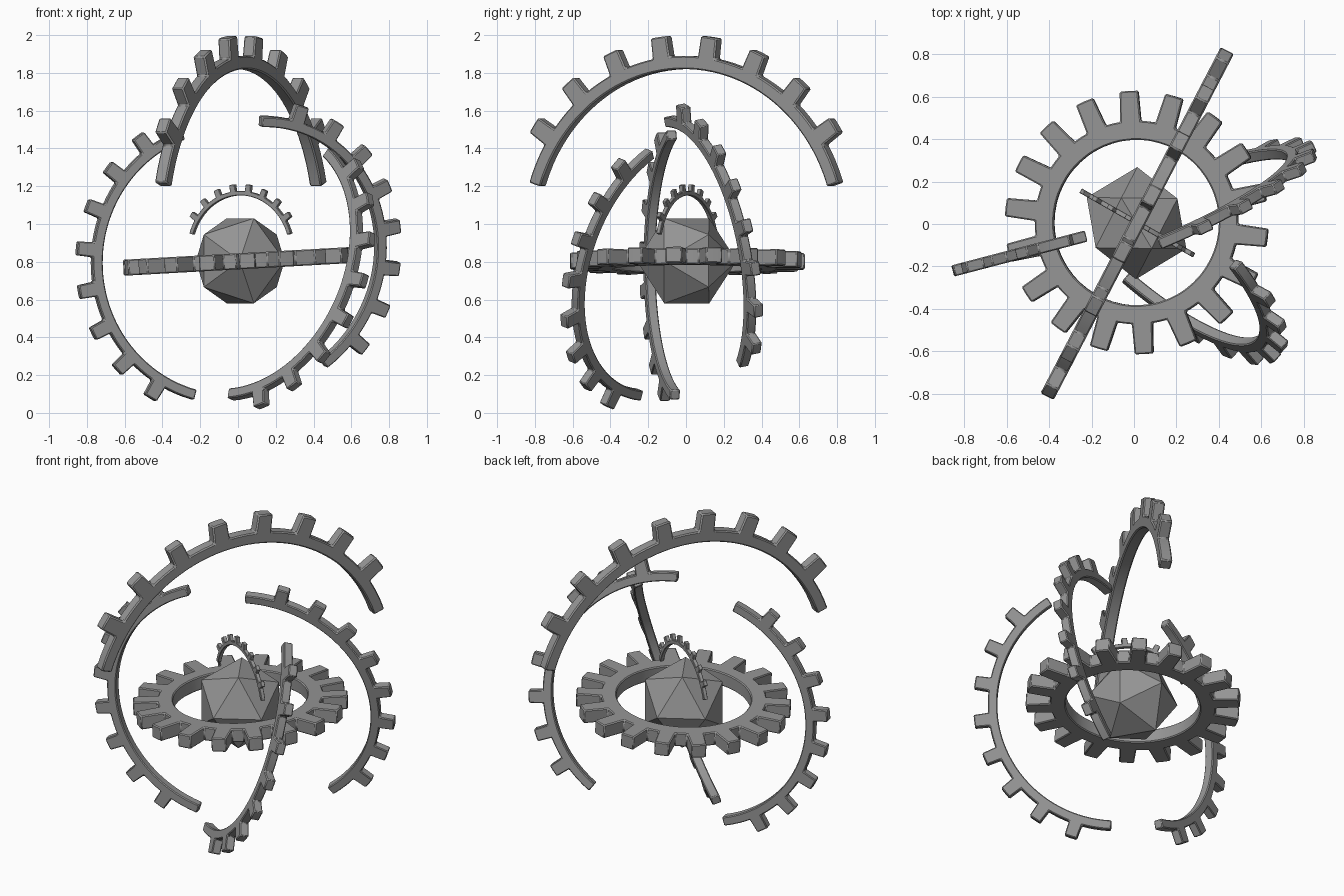
import bpy, bmesh, math
from mathutils import Vector, Matrix

if "Cube" in bpy.data.objects:
    bpy.data.objects.remove(bpy.data.objects["Cube"])

grey = bpy.data.materials.new("mid_grey")
grey.diffuse_color = (0.3, 0.3, 0.3, 1)
grey.use_nodes = True
grey.node_tree.nodes["Principled BSDF"].inputs["Base Color"].default_value = grey.diffuse_color


def finish(name, bm, matrix):
    """Turn a bmesh into a placed object."""
    bmesh.ops.recalc_face_normals(bm, faces=bm.faces)
    mesh = bpy.data.meshes.new(name)
    bm.to_mesh(mesh)
    bm.free()
    mesh.materials.append(grey)
    ob = bpy.data.objects.new(name, mesh)
    bpy.context.collection.objects.link(ob)
    ob.matrix_world = matrix
    return ob


def gear(name, matrix, teeth, step, inner, root, tip, half_root, half_tip,
         thick, tail=0.0, bevel=0.006):
    """Toothed band in the local XY plane, centred on +X; tail = plain ends in degrees."""
    closed = abs(teeth * step - 360) < 1e-6
    bm = bmesh.new()

    def vert(r, deg):
        a = math.radians(deg)
        return bm.verts.new((r * math.cos(a), r * math.sin(a), -thick / 2))

    # angles around the band; True marks the centre of a tooth
    mid = (step / 2 + half_root) / 2
    stations = []
    for i in range(teeth):
        c = (i - (teeth - 1) / 2) * step
        stations += [(c + d, d == 0) for d in (-step / 2, -mid, -half_root, 0, half_root, mid)]
    if not closed:
        edge = teeth * step / 2
        stations = ([(-edge - tail, False), (-edge - tail / 2, False)] + stations +
                    [(edge, False), (edge + tail / 2, False), (edge + tail, False)])
    ring = [(vert(inner, a), vert(root, a)) for a, _ in stations]

    # band
    n = len(ring)
    for i in range(n if closed else n - 1):
        (a, b), (c, d) = ring[i], ring[(i + 1) % n]
        bm.faces.new((a, b, d, c))
    # teeth
    for i, (a, is_tooth) in enumerate(stations):
        if is_tooth:
            t = [vert(tip, a + d) for d in (-half_tip, 0, half_tip)]
            r = [ring[i + k][1] for k in (-1, 0, 1)]
            for k in (0, 1):
                bm.faces.new((r[k], t[k], t[k + 1], r[k + 1]))
    # thickness
    ext = bmesh.ops.extrude_face_region(bm, geom=bm.faces[:])
    top = [e for e in ext["geom"] if isinstance(e, bmesh.types.BMVert)]
    bmesh.ops.translate(bm, verts=top, vec=(0, 0, thick))

    ob = finish(name, bm, matrix)
    bpy.ops.object.select_all(action='DESELECT')
    ob.select_set(True)
    bpy.context.view_layer.objects.active = ob
    bpy.ops.object.shade_smooth_by_angle(angle=math.radians(30))
    mod = ob.modifiers.new("edge_bevel", 'BEVEL')
    mod.width = bevel
    mod.segments = 1
    mod.limit_method = 'ANGLE'
    mod.angle_limit = math.radians(35)
    return ob


def arc(name, centre, out, along, s):
    """Open toothed arc: 'out' points to its middle, 'along' runs between its ends."""
    u = Vector(out).normalized()
    c = Vector(along)
    c = (c - u * c.dot(u)).normalized()
    w = u.cross(c)
    m = Matrix((u, c, w)).transposed().to_4x4()
    m.translation = centre
    return gear(name, m, 8, 16, 0.90 * s, 0.97 * s, 1.08 * s, 3.0, 2.5,
                0.07 * s, tail=8, bevel=0.007 * s)


# Faceted core, balanced on an edge
bm = bmesh.new()
bmesh.ops.create_icosphere(bm, subdivisions=1, radius=0.2645)
bm.verts.ensure_lookup_table()
first = min((e for e in bm.edges), key=lambda e: -sum(v.co.z for v in e.verts))
z = (first.verts[0].co + first.verts[1].co).normalized()
y = (first.verts[0].co - first.verts[1].co).normalized()
bm.transform(Matrix((y.cross(z), y, z)).to_4x4())
finish("core", bm, Matrix.Translation((0.012, 0.004, 0.805)) @
       Matrix.Rotation(math.radians(31), 4, 'Z'))

# Closed gear ring around the core, slightly tilted
gear("gear_ring",
     Matrix.Translation((0.013, 0.007, 0.803)) @
     Matrix.Rotation(math.radians(-3.2), 4, 'Y') @
     Matrix.Rotation(math.radians(3.3), 4, 'Z'),
     18, 20, 0.39, 0.48, 0.622, 5.8, 4.0, 0.085)

# Open toothed arcs
arc("top_arc", (0.015, 0.002, 0.92), (0, 0, 1), (0.462, 0.887, 0), 1.0)
arc("small_arc", (0.016, 0.005, 0.85), (0, 0, 1), (0.869, -0.495, 0), 0.335)
arc("left_arc", (-0.047, -0.01, 0.795), (-0.966, -0.253, -0.048), (0, 0, 1), 0.775)
arc("front_right_arc", (0.069, -0.063, 0.789), (0.674, -0.70, -0.239),
    (0.374, 0.043, 0.927), 0.775)
arc("back_right_arc", (0.085, 0.033, 0.83), (0.892, 0.314, 0.326),
    (-0.24, -0.281, 0.929), 0.775)
